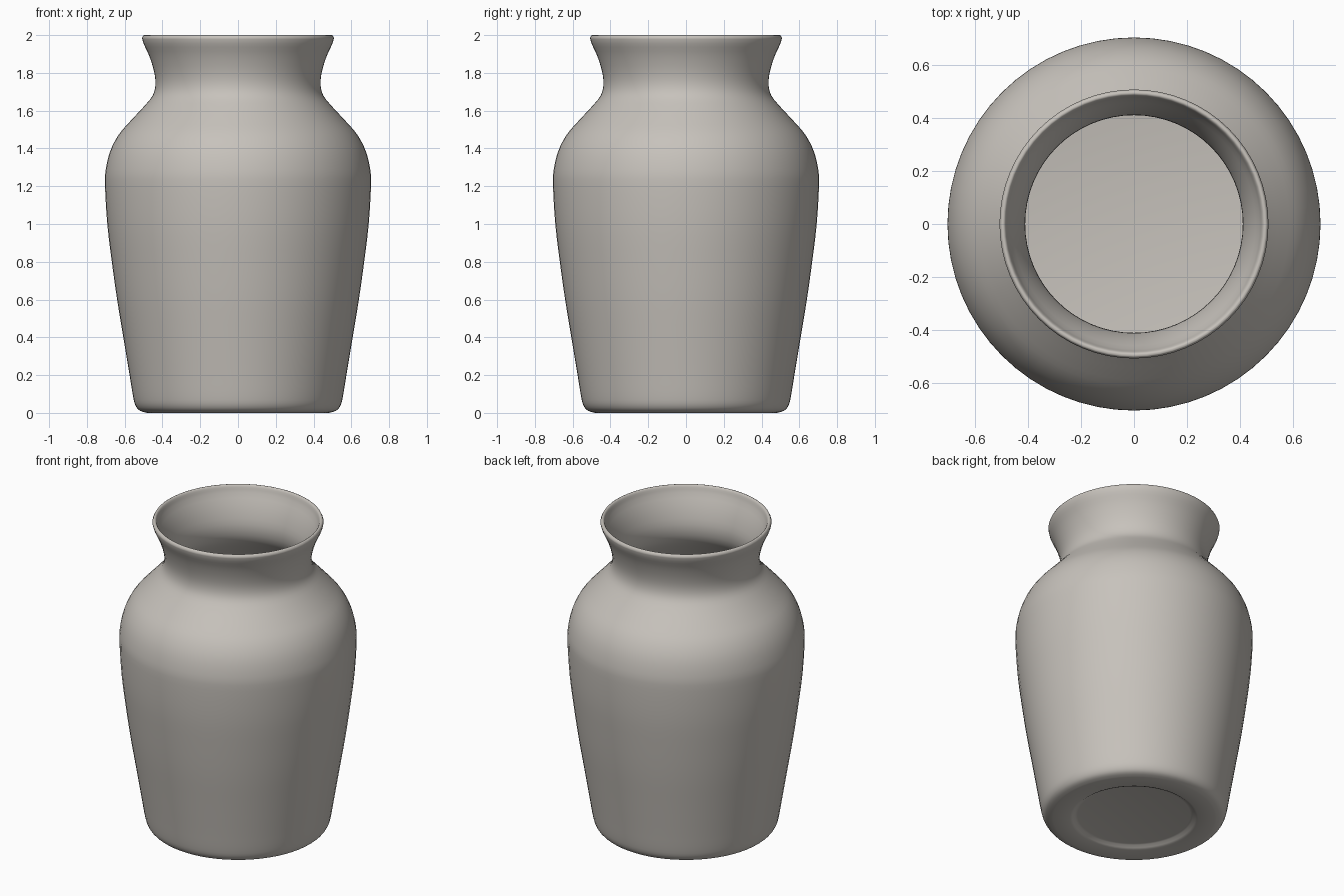
import bpy, bmesh, math
from mathutils import Vector

if "Cube" in bpy.data.objects:
    bpy.data.objects.remove(bpy.data.objects["Cube"])

SIDES = 64

# Outer wall, from the rim down to the foot (radius, height)
outer = [(0.508, 1.985), (0.50, 1.955), (0.47, 1.89), (0.445, 1.81), (0.437, 1.74),
         (0.452, 1.68), (0.50, 1.62), (0.565, 1.55), (0.63, 1.475), (0.675, 1.39),
         (0.70, 1.29), (0.704, 1.20), (0.692, 1.0), (0.668, 0.8), (0.64, 0.6),
         (0.607, 0.4), (0.574, 0.2), (0.556, 0.09), (0.543, 0.04), (0.52, 0.012),
         (0.48, 0.0)]
# Underside with a shallow recess
under = [(0.38, 0.0), (0.365, 0.006), (0.35, 0.017), (0.335, 0.02), (0.0, 0.02)]
# Inside, from the floor up to the rounded rim
inner = [(0.0, 0.05), (0.46, 0.05), (0.505, 0.065), (0.53, 0.11), (0.547, 0.2),
         (0.58, 0.4), (0.613, 0.6), (0.641, 0.8), (0.665, 1.0), (0.677, 1.2),
         (0.673, 1.29), (0.649, 1.38), (0.607, 1.46), (0.544, 1.53), (0.477, 1.60),
         (0.428, 1.665), (0.411, 1.74), (0.419, 1.81), (0.444, 1.89), (0.473, 1.955),
         (0.482, 1.985), (0.488, 1.997), (0.495, 2.0), (0.502, 1.998)]


def smooth_curve(points, steps=3):
    """Catmull-Rom refinement of a profile."""
    p = [Vector(q) for q in points]
    p = [p[0]] + p + [p[-1]]
    out = []
    for i in range(1, len(p) - 2):
        a, b, c, d = p[i - 1:i + 3]
        for s in range(steps):
            t = s / steps
            out.append(0.5 * (2 * b + (c - a) * t + (2 * a - 5 * b + 4 * c - d) * t * t
                              + (3 * b - a - 3 * c + d) * t ** 3))
    return out + [p[-1]]


profile = smooth_curve(outer) + [Vector(q) for q in under]
profile += [Vector(inner[0])] + smooth_curve(inner[1:], 2)

# Turn the profile around the z axis
bm = bmesh.new()
rings = []
for r, z in profile:
    if r < 1e-5:
        rings.append([bm.verts.new((0, 0, z))] * SIDES)
    else:
        rings.append([bm.verts.new((r * math.cos(2 * math.pi * k / SIDES),
                                    r * math.sin(2 * math.pi * k / SIDES), z))
                      for k in range(SIDES)])
n = len(rings)
for i in range(n):
    a, b = rings[i], rings[(i + 1) % n]
    for k in range(SIDES):
        m = (k + 1) % SIDES
        quad = list(dict.fromkeys((a[k], b[k], b[m], a[m])))
        if len(quad) > 2:
            bm.faces.new(quad)
bmesh.ops.recalc_face_normals(bm, faces=bm.faces)
mesh = bpy.data.meshes.new("vase")
bm.to_mesh(mesh)
bm.free()

# Plain clay colour, smooth shading
clay = bpy.data.materials.new("warm grey clay")
clay.diffuse_color = (0.57, 0.54, 0.50, 1)
clay.use_nodes = True
clay.node_tree.nodes["Principled BSDF"].inputs["Base Color"].default_value = clay.diffuse_color
mesh.materials.append(clay)
for f in mesh.polygons:
    f.use_smooth = True
vase = bpy.data.objects.new("vase", mesh)
bpy.context.collection.objects.link(vase)
